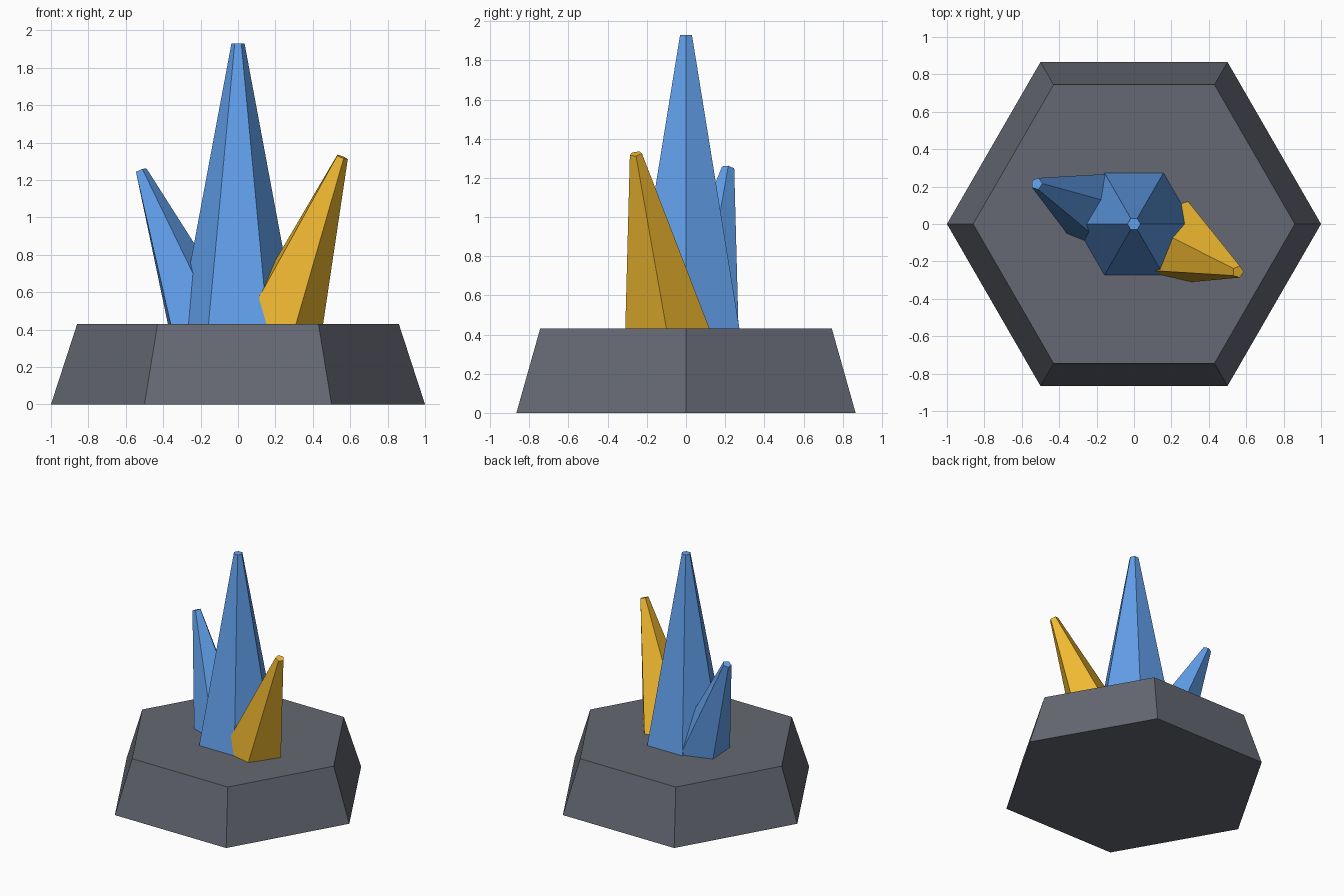
import bpy
import bmesh
from math import cos, sin, radians
from mathutils import Vector

if "Cube" in bpy.data.objects:
    bpy.data.objects.remove(bpy.data.objects["Cube"])

TOP = 0.43  # height of the base's upper face


def material(name, color):
    m = bpy.data.materials.new(name)
    m.diffuse_color = (*color, 1)
    m.use_nodes = True
    m.node_tree.nodes["Principled BSDF"].inputs["Base Color"].default_value = m.diffuse_color
    return m


def loft(name, bottom, top, mat):
    """Closed flat-sided solid between two rings of equal size."""
    bm = bmesh.new()
    lo = [bm.verts.new(p) for p in bottom]
    hi = [bm.verts.new(p) for p in top]
    n = len(lo)
    bm.faces.new(lo[::-1])
    bm.faces.new(hi)
    for i in range(n):
        j = (i + 1) % n
        bm.faces.new((lo[i], lo[j], hi[j], hi[i]))
    bmesh.ops.recalc_face_normals(bm, faces=bm.faces)
    mesh = bpy.data.meshes.new(name)
    bm.to_mesh(mesh)
    bm.free()
    mesh.materials.append(mat)
    obj = bpy.data.objects.new(name, mesh)
    bpy.context.collection.objects.link(obj)
    return obj


def ring(n, r, z):
    return [Vector((r * cos(radians(360 * i / n)), r * sin(radians(360 * i / n)), z))
            for i in range(n)]


def leaning_crystal(name, footprint, tip, tip_radius, start, mat):
    """Five-sided shard from its outline on the base up to a small tilted tip."""
    tip = Vector(tip)
    foot = [Vector((x, y, TOP)) for x, y in footprint]
    axis = (tip - sum(foot, Vector()) / 5).normalized()
    tilt = Vector((0, 0, 1)).rotation_difference(axis)
    top = [tip + tilt @ Vector((tip_radius * cos(radians(start + 72 * i)),
                                tip_radius * sin(radians(start + 72 * i)), 0))
           for i in range(5)]
    # sink the root a little way into the base
    root = [t + (p - t) * 1.1 for p, t in zip(foot, top)]
    loft(name, root, top, mat)


slate = material("slate", (0.13, 0.14, 0.17))
blue = material("blue_crystal", (0.12, 0.35, 0.83))
gold = material("gold_crystal", (0.87, 0.48, 0.03))

# Six-sided base
loft("base", ring(6, 1.0, 0), ring(6, 0.86, TOP), slate)

# Tall central crystal, rooted inside the base
loft("main_crystal", ring(6, 0.334, TOP - 0.1), ring(6, 0.035, 1.93), blue)

# Two smaller crystals leaning outward
leaning_crystal("right_crystal",
                [(0.455, -0.10), (0.29, 0.12), (0.0, 0.03), (0.033, -0.245), (0.31, -0.31)],
                (0.556, -0.256, 1.323), 0.033, 0, gold)
leaning_crystal("left_crystal",
                [(0.04, 0.07), (-0.137, 0.268), (-0.375, 0.189), (-0.36, -0.05), (-0.11, -0.15)],
                (-0.52, 0.215, 1.25), 0.033, 0, blue)
